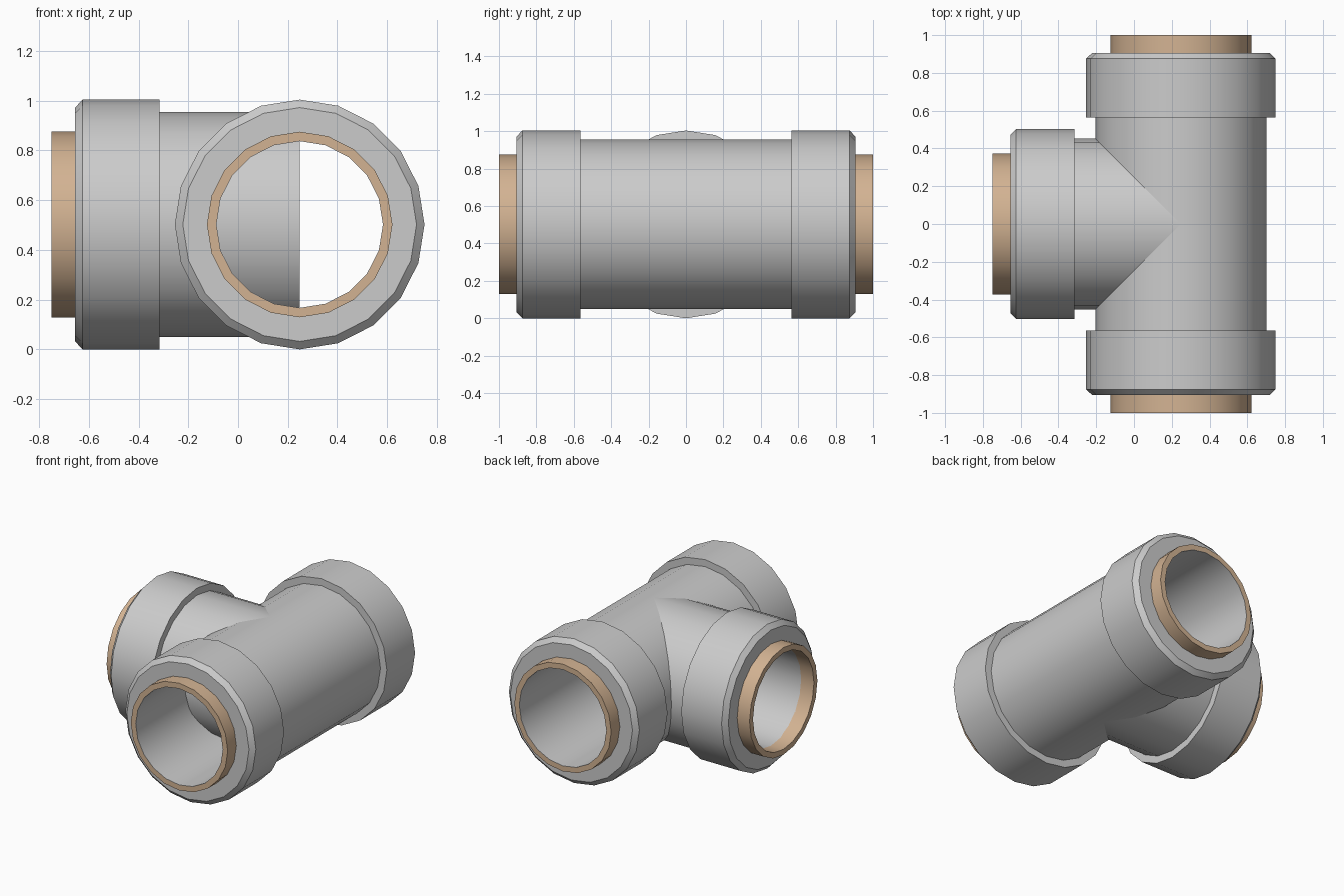
import bpy, bmesh, math
from mathutils import Matrix, Vector

if "Cube" in bpy.data.objects:
    bpy.data.objects.remove(bpy.data.objects["Cube"])

SIDES = 20
CENTRE = Vector((0.248, 0, 0.502))
R_COLLAR, R_FACE, R_PIPE, R_COPPER, R_BORE = 0.502, 0.47, 0.453, 0.373, 0.335

copper = bpy.data.materials.new("copper")
copper.diffuse_color = (0.65, 0.45, 0.29, 1)
copper.use_nodes = True
copper.node_tree.nodes["Principled BSDF"].inputs["Base Color"].default_value = copper.diffuse_color


def lathe(name, profile, turn, mat=None):
    """Revolve a closed (radius, distance) profile about y, then turn about z."""
    bm = bmesh.new()
    rings = []
    for r, d in profile:
        rings.append([bm.verts.new((r * math.sin(a), d, r * math.cos(a)))
                      for a in (2 * math.pi * i / SIDES for i in range(SIDES))])
    for k, ring in enumerate(rings):
        nxt = rings[(k + 1) % len(rings)]
        for i in range(SIDES):
            j = (i + 1) % SIDES
            bm.faces.new((ring[i], ring[j], nxt[j], nxt[i]))
    bmesh.ops.recalc_face_normals(bm, faces=bm.faces)
    bm.transform(Matrix.Translation(CENTRE) @ Matrix.Rotation(turn, 4, 'Z'))
    me = bpy.data.meshes.new(name)
    bm.to_mesh(me)
    bm.free()
    ob = bpy.data.objects.new(name, me)
    bpy.context.collection.objects.link(ob)
    if mat:
        me.materials.append(mat)
    bpy.ops.object.select_all(action='DESELECT')
    ob.select_set(True)
    bpy.context.view_layer.objects.active = ob
    bpy.ops.object.shade_smooth_by_angle(angle=math.radians(30))


def collar(back, end):
    """Outer step of a collar with a chamfered rim."""
    return [(R_PIPE, back), (R_COLLAR, back), (R_COLLAR, end - 0.03), (R_FACE, end)]


# Straight run with a collar at each end and a thin sleeve lining the copper
LINER = R_BORE + 0.002
half = collar(0.565, 0.905) + [(LINER, 0.905), (LINER, 1.0), (R_BORE, 1.0)]
lathe("main_pipe", half + [(r, -d) for r, d in reversed(half)], 0)

# Copper ends of the straight run
for name, turn in (("back_copper_end", 0), ("front_copper_end", math.pi)):
    lathe(name, [(R_COPPER, 0.9), (R_COPPER, 1.0), (LINER, 1.0), (LINER, 0.9)], turn, copper)

# Side branch, reaching in to the centre line of the run
lathe("branch_pipe", [(R_PIPE, 0)] + collar(0.563, 0.903) + [(R_BORE, 0.903), (R_BORE, 0)],
      math.pi / 2)
lathe("branch_copper_end",
      [(R_COPPER, 0.9), (R_COPPER, 0.998), (R_BORE, 0.998), (R_BORE, 0.9)],
      math.pi / 2, copper)
